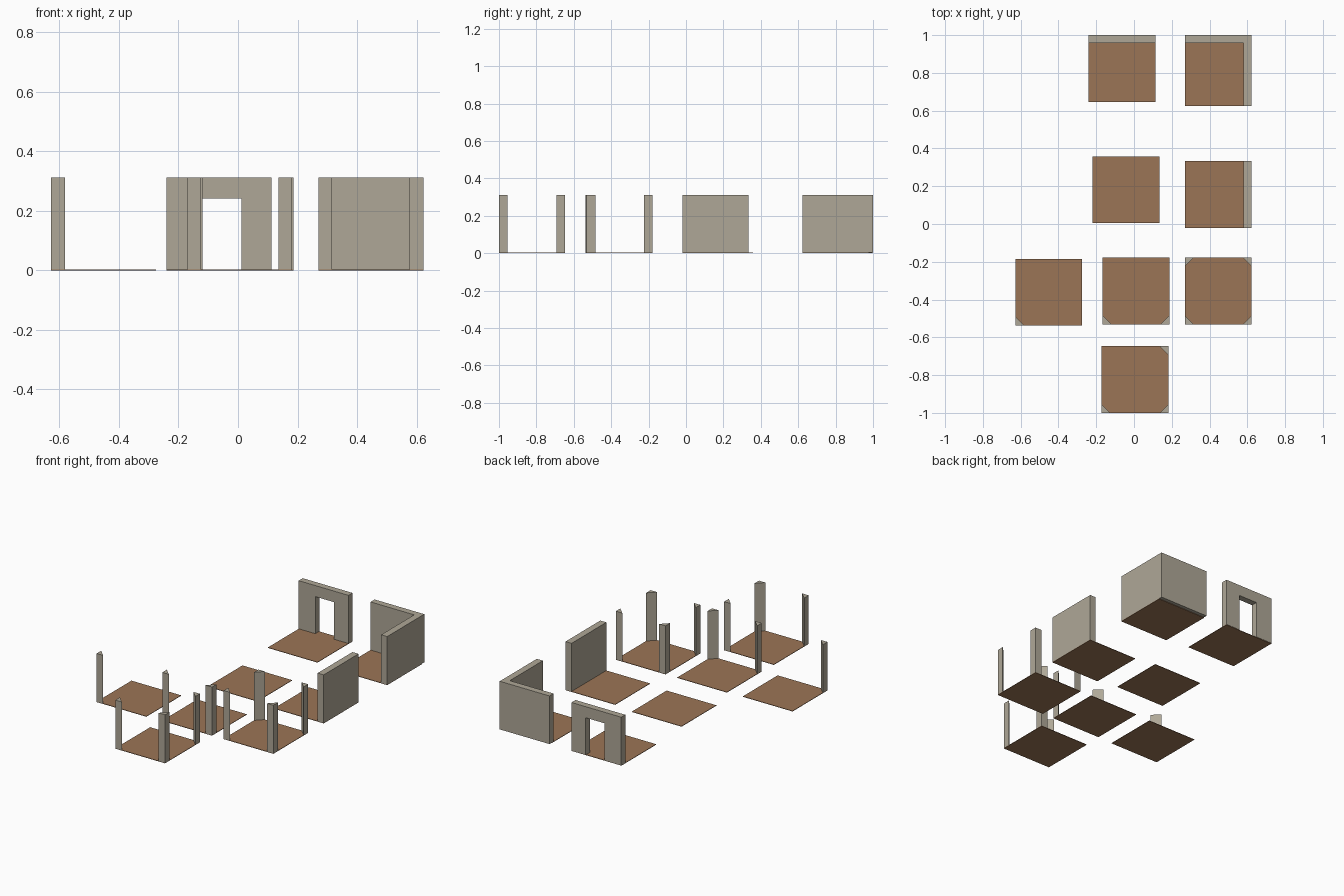
import bpy, bmesh

if "Cube" in bpy.data.objects:
    bpy.data.objects.remove(bpy.data.objects["Cube"])

S = 0.353      # tile size
T = 0.043      # wall thickness
P = 0.046      # pillar leg length
H = 0.312      # wall height
F = 0.003      # floor thickness


def material(name, rgb):
    m = bpy.data.materials.new(name)
    m.diffuse_color = (*rgb, 1)
    m.use_nodes = True
    m.node_tree.nodes["Principled BSDF"].inputs["Base Color"].default_value = m.diffuse_color
    return m


stone = material("stone", (0.43, 0.39, 0.31))
dirt = material("brown_floor", (0.33, 0.178, 0.093))


def prism(name, outline, axis, a, b, mat):
    """Extrude a 2D outline along z (xy outline) or y (xz outline)."""
    bm = bmesh.new()
    pts = [(u, v, a) if axis == "z" else (u, a, v) for u, v in outline]
    face = bm.faces.new([bm.verts.new(p) for p in pts])
    res = bmesh.ops.extrude_face_region(bm, geom=[face])
    d = (0, 0, b - a) if axis == "z" else (0, b - a, 0)
    bmesh.ops.translate(bm, vec=d, verts=[g for g in res["geom"] if isinstance(g, bmesh.types.BMVert)])
    bmesh.ops.recalc_face_normals(bm, faces=bm.faces)
    me = bpy.data.meshes.new(name)
    bm.to_mesh(me)
    bm.free()
    me.materials.append(mat)
    ob = bpy.data.objects.new(name, me)
    bpy.context.collection.objects.link(ob)
    return ob


def rect(x0, y0, x1, y1):
    return [(x0, y0), (x1, y0), (x1, y1), (x0, y1)]


# Floor tiles: lower-left corner and the corners that carry pillars
tiles = {
    "door_tile": (-0.24, 0.645, []),
    "corner_tile": (0.27, 0.624, []),
    "plain_tile": (-0.219, 0.005, []),
    "wall_tile": (0.27, -0.02, []),
    "one_pillar_tile": (-0.628, -0.537, [(0, 0)]),
    "two_pillar_tile": (-0.166, -0.531, [(0, 0), (1, 0)]),
    "four_pillar_tile": (0.27, -0.531, [(0, 0), (1, 0), (0, 1), (1, 1)]),
    "three_pillar_tile": (-0.171, -1.0, [(0, 0), (1, 0), (1, 1)]),
}
for name, (x, y, corners) in tiles.items():
    prism(name + "_floor", rect(x, y, x + S, y + S), "z", 0, F, dirt)
    # Triangular corner pillars
    for i, j in corners:
        cx, cy = x + i * S, y + j * S
        sx, sy = 1 - 2 * i, 1 - 2 * j
        prism(name + "_pillar", [(cx, cy), (cx + sx * P, cy), (cx, cy + sy * P)],
              "z", F, H, stone)

# Wall with doorway
x = tiles["door_tile"][0]
prism("doorway_wall",
      [(x, F), (-0.122, F), (-0.122, 0.241), (0.012, 0.241), (0.012, F),
       (x + S, F), (x + S, H), (x, H)], "y", 1 - T + 0.002, 1.0, stone)

# L-shaped corner wall
x, y, _ = tiles["corner_tile"]
xr = x + S
prism("corner_wall",
      [(x, 1 - T + 0.002), (xr - T, 1 - T + 0.002), (xr - T, y), (xr, y), (xr, 1.0), (x, 1.0)],
      "z", F, H, stone)

# Single side wall
x, y, _ = tiles["wall_tile"]
prism("side_wall", rect(x + S - T, y, x + S, y + S), "z", F, H, stone)
